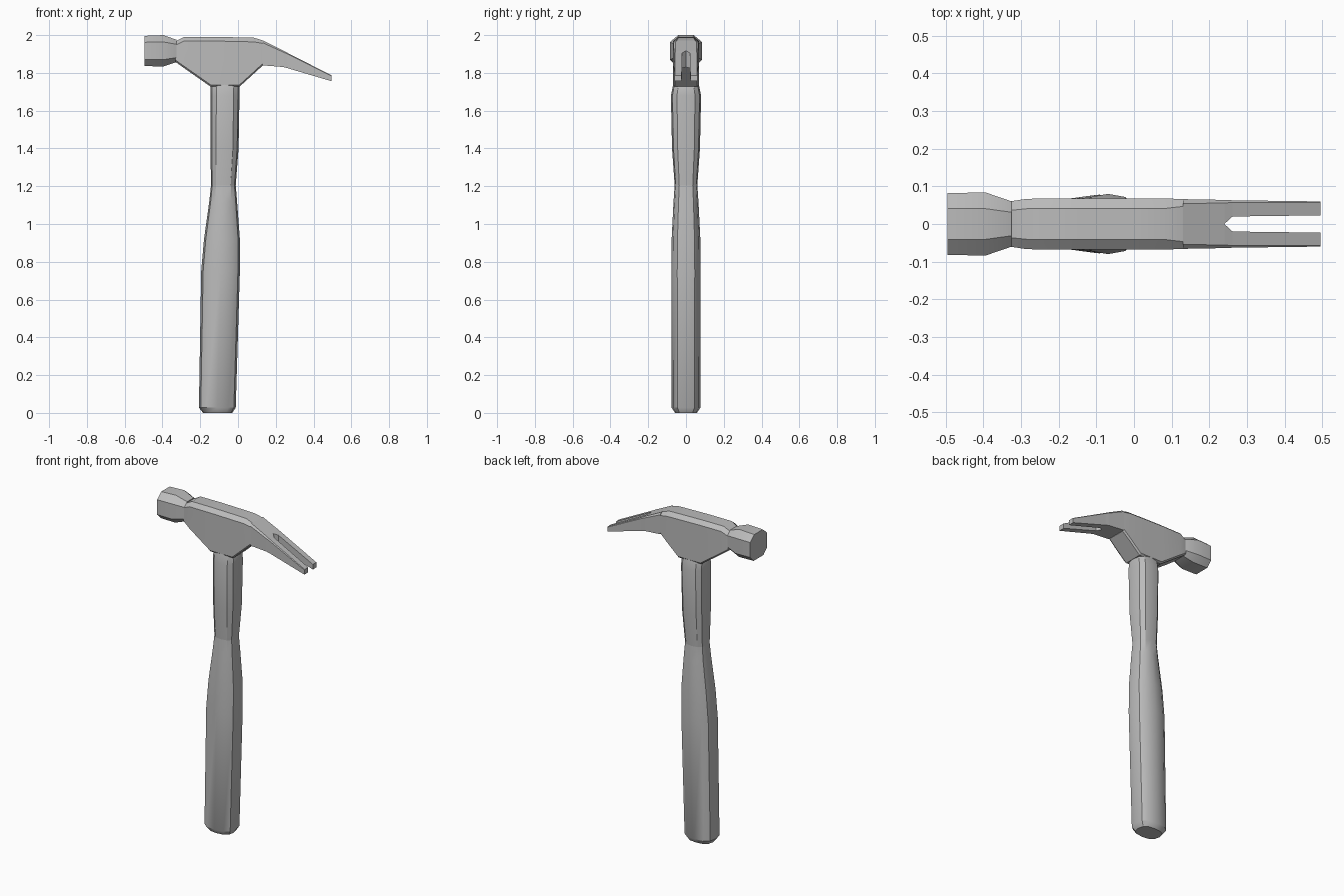
import bpy
import bmesh
from math import cos, sin, pi, copysign, radians

cube = bpy.data.objects.get("Cube")
if cube:
    bpy.data.objects.remove(cube, do_unlink=True)

GREY = (0.5, 0.5, 0.5, 1)
grey = bpy.data.materials.new("plain grey")
grey.use_nodes = True
grey.diffuse_color = GREY
grey.node_tree.nodes["Principled BSDF"].inputs["Base Color"].default_value = GREY


def loft(name, rings, smooth=True, mirror=False):
    """Skin a list of equal-length rings and cap both ends."""
    bm = bmesh.new()
    loops = [[bm.verts.new(p) for p in ring] for ring in rings]
    n = len(loops[0])
    for a, b in zip(loops, loops[1:]):
        for i in range(n):
            j = (i + 1) % n
            bm.faces.new((a[i], a[j], b[j], b[i]))
    bm.faces.new(loops[0])
    bm.faces.new(loops[-1])
    if mirror:  # open the face lying on the mirror plane
        inner = [f for f in bm.faces if all(abs(v.co.y) < 1e-5 for v in f.verts)]
        bmesh.ops.delete(bm, geom=inner, context="FACES")
    bmesh.ops.recalc_face_normals(bm, faces=bm.faces)
    mesh = bpy.data.meshes.new(name)
    bm.to_mesh(mesh)
    bm.free()
    obj = bpy.data.objects.new(name, mesh)
    bpy.context.collection.objects.link(obj)
    mesh.materials.append(grey)
    if mirror:
        mod = obj.modifiers.new("mirror", "MIRROR")
        mod.use_axis = (False, True, False)
    if smooth:
        bpy.ops.object.select_all(action="DESELECT")
        obj.select_set(True)
        bpy.context.view_layer.objects.active = obj
        bpy.ops.object.shade_smooth_by_angle(angle=radians(32))
    return obj


def rounded(value, power):
    return copysign(abs(value) ** power, value)


def handle_ring(z, x0, x1, half_y, sides=12):
    cx, rx = (x0 + x1) / 2, (x1 - x0) / 2
    angles = [2 * pi * i / sides for i in range(sides)]
    return [(cx + rx * rounded(cos(a), 0.75), half_y * rounded(sin(a), 0.75), z)
            for a in angles]


def head_ring(x, z0, z1, half_y, low, high):
    """Upright rectangle with its lower and upper corners cut."""
    side = [(half_y - low, z0), (half_y, z0 + low),
            (half_y, z1 - high), (half_y - high * 1.2, z1)]
    return [(x, y, z) for y, z in side] + [(x, -y, z) for y, z in reversed(side)]


# Grip: swollen lower handle with a chamfered butt
loft("grip", [handle_ring(*s) for s in (
    (0.0, -0.185, -0.03, 0.058),
    (0.028, -0.207, -0.012, 0.076),
    (0.75, -0.195, 0.01, 0.078),
    (0.92, -0.18, 0.01, 0.076),
    (1.12, -0.152, -0.005, 0.066),
    (1.205, -0.143, -0.012, 0.06))])

# Shaft: upper handle that enters the head
loft("shaft", [handle_ring(*s) for s in (
    (1.205, -0.143, -0.012, 0.06),
    (1.4, -0.146, 0.003, 0.074),
    (1.68, -0.146, 0.008, 0.08),
    (1.728, -0.146, 0.008, 0.07),
    (1.78, -0.12, -0.02, 0.06))])

# Head body: wedge-shaped socket block
loft("head_body", [head_ring(*s) for s in (
    (-0.33, 1.857, 1.967, 0.06, 0.01, 0.02),
    (-0.285, 1.825, 1.991, 0.067, 0.01, 0.022),
    (-0.145, 1.727, 1.991, 0.068, 0.01, 0.022),
    (0.008, 1.727, 1.988, 0.068, 0.01, 0.022),
    (0.085, 1.797, 1.986, 0.068, 0.01, 0.022),
    (0.13, 1.838, 1.972, 0.066, 0.01, 0.016))])

# Striking face and its neck
loft("striking_face", [head_ring(*s) for s in (
    (-0.495, 1.836, 1.996, 0.082, 0.034, 0.034),
    (-0.395, 1.834, 2.0, 0.084, 0.036, 0.036),
    (-0.325, 1.857, 1.975, 0.06, 0.024, 0.024))])

# Claw: one half with its prong, mirrored so the slot opens between them


def claw_ring(x, z0, z1, inner, outer, chamfer):
    return [(x, inner, z0), (x, outer, z0), (x, outer, z1 - chamfer),
            (x, outer - chamfer, z1), (x, inner, z1)]


loft("claw", [claw_ring(*s) for s in (
    (0.13, 1.84, 1.972, 0, 0.066, 0.012),
    (0.24, 1.831, 1.918, 0, 0.064, 0.008),
    (0.262, 1.825, 1.906, 0.02, 0.063, 0.006),
    (0.495, 1.756, 1.787, 0.023, 0.06, 0.003))], smooth=False, mirror=True)
